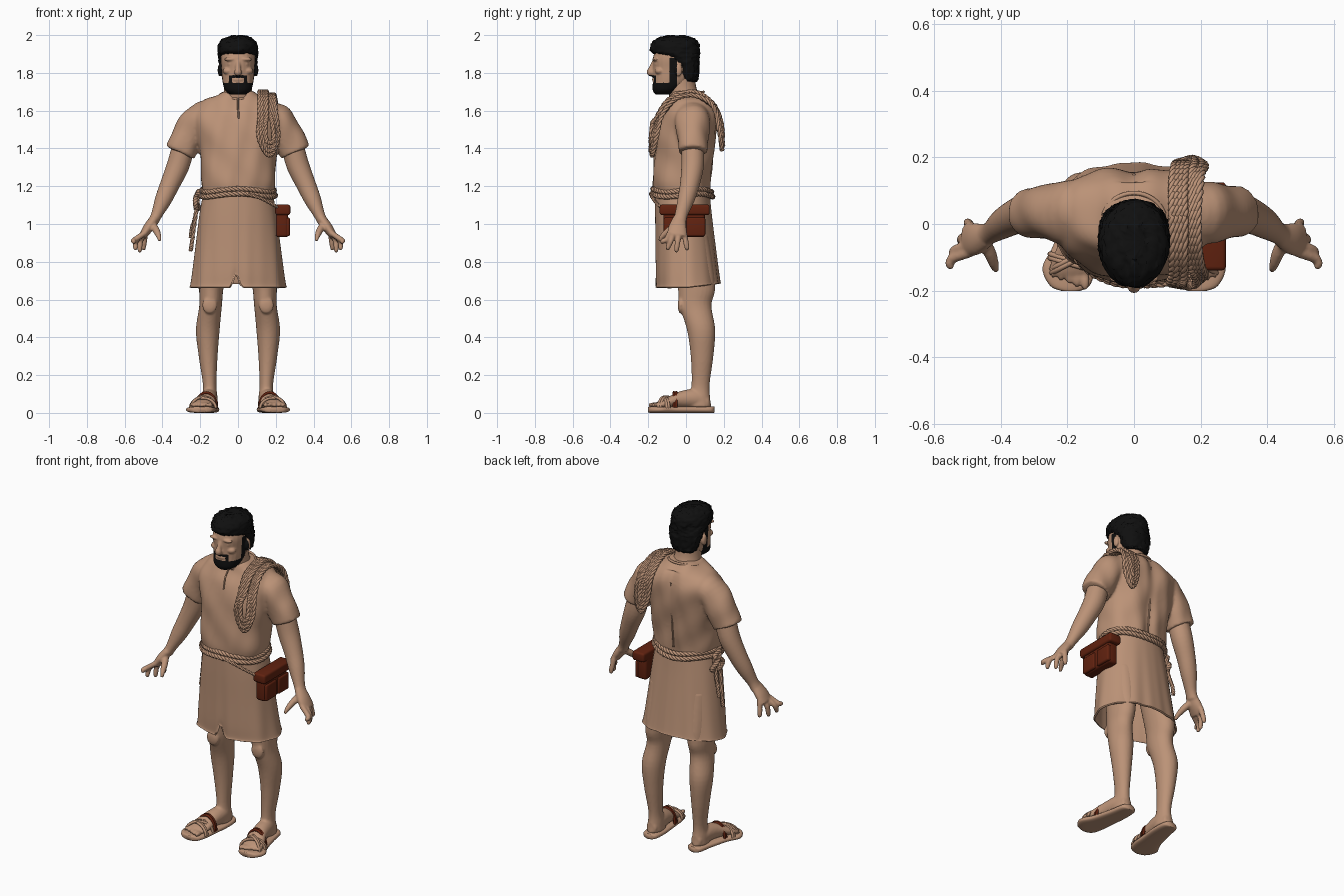
import bpy, bmesh, math, random
from mathutils import Vector, Matrix

random.seed(4)
cube = bpy.data.objects.get("Cube")
if cube:
    bpy.data.objects.remove(cube)


def material(name, color):
    mat = bpy.data.materials.new(name)
    mat.use_nodes = True
    mat.diffuse_color = (*color, 1)
    mat.node_tree.nodes["Principled BSDF"].inputs["Base Color"].default_value = (*color, 1)
    return mat


TAN = material("tan", (0.5, 0.29, 0.185))
BLACK = material("black", (0.005, 0.005, 0.005))
LEATHER = material("red brown leather", (0.12, 0.016, 0.005))


def smooth_path(rows, steps=5, closed=False):
    """Catmull-Rom interpolation of rows of any width."""
    count, out = len(rows), []
    pick = lambda j: rows[j % count] if closed else rows[min(max(j, 0), count - 1)]
    for i in range(count if closed else count - 1):
        quad = [pick(i + k) for k in (-1, 0, 1, 2)]
        for k in range(steps):
            t = k / steps
            out.append([b + t / 2 * (c - a + t * (2*a - 5*b + 4*c - d + t * (3*(b - c) + d - a)))
                        for a, b, c, d in zip(*quad)])
    if not closed:
        out.append(list(rows[-1]))
    return out


def loft(bm, rows, side=1, along=None, sides=24, square=1, cap=True):
    """Skin rounded rings (x, y, z, radius, second radius) into a solid."""
    rows = smooth_path([r if len(r) == 5 else (*r, r[-1]) for r in rows])
    centres = [Vector((side * r[0], r[1], r[2])) for r in rows]
    power = lambda c: math.copysign(abs(c) ** square, c)
    rings = []
    for i, (row, centre) in enumerate(zip(rows, centres)):
        tangent = centres[min(i + 1, len(rows) - 1)] - centres[max(i - 1, 0)]
        tangent = Vector(along) if along else tangent.normalized()
        ref = Vector((0, 0, 1)) if abs(tangent.y) > 0.8 else Vector((0, 1, 0))
        v = (ref - tangent * ref.dot(tangent)).normalized()
        u = v.cross(tangent)
        angles = [math.tau * k / sides for k in range(sides)]
        rings.append([bm.verts.new(centre + u * row[3] * power(math.cos(a))
                                   + v * row[4] * power(math.sin(a))) for a in angles])
    for low, high in zip(rings, rings[1:]):
        for k in range(sides):
            n = (k + 1) % sides
            bm.faces.new((low[k], low[n], high[n], high[k]))
    if cap:
        bm.faces.new(rings[0])
        bm.faces.new(rings[-1])


def blob(bm, place, size):
    bmesh.ops.create_uvsphere(bm, u_segments=16, v_segments=12, radius=1,
                              matrix=Matrix.LocRotScale(Vector(place), None, Vector(size)))


def finish(name, bm, mat, voxel=0, relax=3):
    """Turn a bmesh into an object, fusing its solids when a voxel size is given."""
    bmesh.ops.recalc_face_normals(bm, faces=bm.faces)
    mesh = bpy.data.meshes.new(name)
    bm.to_mesh(mesh)
    bm.free()
    obj = bpy.data.objects.new(name, mesh)
    bpy.context.collection.objects.link(obj)
    mesh.materials.append(mat)
    if voxel:
        fuse = obj.modifiers.new("fuse", "REMESH")
        fuse.mode, fuse.voxel_size = "VOXEL", voxel
        soften = obj.modifiers.new("soften", "SMOOTH")
        soften.iterations = relax
        bpy.context.view_layer.objects.active = obj
        for mod in ("fuse", "soften"):
            bpy.ops.object.modifier_apply(modifier=mod)
    obj.data.shade_smooth()
    return obj


def tubes(name, paths, radius, mat=TAN, closed=False):
    curve = bpy.data.curves.new(name, "CURVE")
    curve.dimensions, curve.bevel_depth, curve.bevel_resolution = "3D", radius, 1
    curve.use_fill_caps = True
    for path in paths:
        spline = curve.splines.new("POLY")
        spline.points.add(len(path) - 1)
        spline.use_cyclic_u = closed
        for point, co in zip(spline.points, path):
            point.co = (*co, 1)
            point.radius = 1
        spline.use_smooth = True
    curve.materials.append(mat)
    obj = bpy.data.objects.new(name, curve)
    bpy.context.collection.objects.link(obj)


def rope(name, points, radius, closed=False, steps=12, strands=3):
    """Twisted strands that follow a smooth path."""
    path = [Vector(p) for p in smooth_path(points, steps, closed)]
    lines, u = [[] for _ in range(strands)], Vector((0.3, 0.2, 1))
    for i, p in enumerate(path):
        ahead = path[(i + 1) % len(path)] if closed else path[min(i + 1, len(path) - 1)]
        t = (ahead - path[i - 1 if closed else max(i - 1, 0)]).normalized()
        u = (u - t * u.dot(t)).normalized()
        w = t.cross(u)
        for k, line in enumerate(lines):
            a = math.tau * (k / strands + i / 9)
            line.append(p + (u * math.cos(a) + w * math.sin(a)) * radius * 0.5)
    tubes(name, lines, radius * 0.58, closed=closed)


UP, BACK = (0, 0, 1), (0, 1, 0)

# Head with nose, brow, lips and ears; the beard is painted by position
bm = bmesh.new()
loft(bm, [(0, -.115, 1.685, .04, .045), (0, -.105, 1.71, .07, .072), (0, -.075, 1.76, .083, .1),
          (0, -.06, 1.82, .088, .115), (0, -.06, 1.88, .092, .115), (0, -.055, 1.94, .08, .095),
          (0, -.055, 1.98, .04, .05)], along=UP, square=0.9)
loft(bm, [(0, -.165, 1.865, .012), (0, -.182, 1.825, .014), (0, -.188, 1.803, .02), (0, -.17, 1.79, .012)])
blob(bm, (0, -.168, 1.765), (.03, .012, .012))
blob(bm, (0, -.15, 1.705), (.035, .025, .02))
for s in (1, -1):
    blob(bm, (s * .04, -.163, 1.872), (.036, .015, .01))
    blob(bm, (s * .038, -.155, 1.846), (.018, .012, .008))
    blob(bm, (s * .05, -.14, 1.81), (.03, .025, .02))
    blob(bm, (s * .096, -.04, 1.815), (.012, .02, .034))
head = finish("head", bm, TAN, 0.005, 2)
head.data.materials.append(BLACK)
for face in head.data.polygons:
    x, y, z = face.center
    jaw = z < 1.748 and y < -.07
    sideburn = abs(y + .068) < .02 and z < 1.88 and abs(x) > .05
    moustache = abs(z - 1.781) < .007 and abs(x) < .042 and y < -.14
    corner = .034 < abs(x) < .05 and z < 1.785 and y < -.12
    face.material_index = int(jaw or sideburn or moustache or corner)

# Short tousled hair
bm = bmesh.new()
loft(bm, [(0, .02, 1.755, .06, .035), (0, .015, 1.775, .08, .05), (0, .004, 1.84, .098, .066),
          (0, -.02, 1.88, .104, .09), (0, -.055, 1.91, .106, .128), (0, -.058, 1.95, .102, .128),
          (0, -.055, 1.98, .078, .1), (0, -.055, 1.997, .03, .05)], along=UP, sides=48)
for v in bm.verts:
    v.co += Vector(random.uniform(-.005, .005) for _ in range(3))
finish("hair", bm, BLACK)

# Neck
bm = bmesh.new()
loft(bm, [(0, .01, 1.6, .1, .09), (0, -.01, 1.68, .08, .08), (0, -.025, 1.73, .072, .078),
          (0, -.03, 1.8, .07, .075)], along=UP)
finish("neck", bm, TAN)

# Arms with hands, legs with feet, and sandals
for s, label in ((1, "left"), (-1, "right")):
    bm = bmesh.new()
    loft(bm, [(.26, .035, 1.48, .06), (.285, .035, 1.42, .06), (.317, .035, 1.31, .06), (.36, .02, 1.21, .052),
              (.395, 0, 1.13, .045), (.43, -.025, 1.05, .03, .034), (.45, -.035, 1.01, .028, .036)], s)
    loft(bm, [(.44, -.035, 1.03, .025, .034), (.475, -.045, .98, .027, .048),
              (.505, -.05, .935, .02, .05)], s)
    fingers = [(-.085, .553, -.125, .895), (-.062, .543, -.095, .862),
               (-.035, .52, -.05, .85), (-.01, .5, .005, .86)]
    for y, tipx, tipy, tipz in fingers:
        loft(bm, [(.49, y, .955, .015), (tipx - .005, (y + tipy) / 2, .915, .015),
                  (tipx, tipy, tipz + .015, .013), (tipx - .004, tipy, tipz, .007)], s, sides=12)
    loft(bm, [(.455, -.045, 1.0, .02), (.432, -.09, .965, .019), (.42, -.125, .935, .014),
              (.414, -.14, .91, .008)], s, sides=12)
    finish(label + "_arm", bm, TAN, 0.006)

    bm = bmesh.new()
    loft(bm, [(.115, .02, .95, .085, .1), (.14, .055, .68, .066, .1), (.145, .05, .57, .06, .085),
              (.16, .08, .44, .063, .075), (.158, .085, .3, .05, .06), (.15, .077, .15, .036, .048),
              (.15, .07, .08, .042, .058), (.15, .07, .03, .045, .065)], s, along=UP)
    loft(bm, [(.15, .125, .055, .03, .03), (.152, .06, .075, .045, .05), (.165, -.03, .07, .05, .045),
              (.185, -.11, .05, .064, .026), (.192, -.15, .042, .06, .018)], s, along=BACK)
    blob(bm, (s * .15, -.028, .57), (.04, .016, .045))
    for k in range(5):
        blob(bm, (s * (.147 + .024 * k), -.172 + .009 * k, .042), (.014 - .001 * k, .028, .014))
    finish(label + "_leg", bm, TAN, 0.007)

    bm = bmesh.new()
    loft(bm, [(.15, .15, .017, .02, .016), (.15, .13, .017, .045, .017), (.155, .05, .017, .056, .017),
              (.175, -.06, .017, .066, .017), (.195, -.13, .017, .08, .017), (.193, -.185, .017, .06, .017),
              (.19, -.202, .017, .025, .014)], s, along=BACK, square=0.7)
    finish(label + "_sandal_sole", bm, TAN)

    def strap(part, x, y, width, height, lean, mat):
        arc = [(s * (x + width * math.cos(a)), y + lean * math.cos(a), .025 + height * math.sin(a))
               for a in (math.pi * k / 16 for k in range(17))]
        tubes(label + part, [arc, [(p[0], p[1] - .012, p[2]) for p in arc]], .008, mat)

    strap("_instep_strap", .168, -.052, .056, .083, 0, LEATHER)
    strap("_toe_strap", .185, -.11, .068, .054, .02, TAN)
    strap("_cross_strap", .182, -.1, .066, .06, -.035, TAN)

# Tunic top with sleeves, shallow cloth folds pushed along the normals
bm = bmesh.new()
loft(bm, [(0, -.02, 1.15, .182, .145), (0, -.022, 1.22, .195, .153), (0, -.01, 1.35, .2, .158),
          (0, .005, 1.48, .222, .16), (0, .02, 1.58, .232, .148), (0, .025, 1.645, .19, .118),
          (0, .01, 1.685, .11, .09), (0, .005, 1.7, .088, .08)], along=UP, square=0.8, sides=48)
for s in (1, -1):
    loft(bm, [(.13, .03, 1.58, .07, .09), (.2, .035, 1.555, .088, .095), (.258, .035, 1.475, .086, .085),
              (.305, .035, 1.38, .083, .076)], s)
top = finish("tunic_top", bm, TAN, 0.009, 4)
for v in top.data.vertices:
    x, y, z = v.co
    fold = math.sin(26 * x + 30 * z + 2 * math.sin(14 * y)) + math.sin(55 * x - 12 * z)
    v.co += v.normal * fold * .0025
    if y > .1 and z < 1.66:
        v.co.y -= .014 * math.exp(-(x / .035) ** 2)

# Skirt with open hem, folds and a small front slit
bm = bmesh.new()
loft(bm, [(0, -.02, 1.17, .183, .145), (0, -.014, 1.05, .204, .15), (0, -.004, .9, .222, .157),
          (0, .006, .75, .24, .165), (0, .012, .68, .25, .168), (0, .012, .665, .255, .172)],
     along=UP, sides=120, square=0.92, cap=False)
for v in bm.verts:
    a, drop = math.atan2(v.co.y, v.co.x), (1.17 - v.co.z) * 2
    ripple = 1 + drop * (.012 * math.sin(9 * a) + .01 * math.sin(14 * a + 1))
    v.co.x *= ripple
    v.co.y *= ripple
    v.co.z += drop * .02 * max(v.co.y, 0) / .17
    if v.co.y < 0 and v.co.z < .8:
        v.co.z += max(0, .8 - v.co.z) * .65 * max(0, 1 - abs(v.co.x + .01) / .032)
skirt = finish("tunic_skirt", bm, TAN)
cloth = skirt.modifiers.new("cloth", "SOLIDIFY")
cloth.thickness = .01

# Neckline, lacing and back seam
ring = [math.tau * k / 40 for k in range(40)]
tubes("neckline", [[(.094 * math.cos(a), .005 + .088 * math.sin(a), 1.682 + .018 * math.sin(a))
                    for a in ring]], .007, closed=True)
tubes("neck_lacing", [[(0, -.09, 1.665), (0, -.126, 1.62), (.004, -.146, 1.56)]], .005)
tubes("back_seam", [smooth_path([(0, .148, 1.6), (0, .146, 1.48), (0, .134, 1.35), (0, .12, 1.2)])], .005)

# Rope belt, its knot and hanging ends
for lift, grow in ((1.178, 0), (1.152, .006)):
    rope("rope_belt", [((.192 + grow) * math.cos(a), -.02 + (.155 + grow) * math.sin(a),
                        lift + .008 * math.sin(3 * a)) for a in ring], .014, True, 4)
rope("belt_knot", [(-.205, -.03, 1.17), (-.225, .02, 1.13), (-.21, .05, 1.09), (-.22, .0, 1.08),
                   (-.225, -.03, 1.12), (-.215, .03, 1.16)], .014, True)
for y, end in ((-.01, .86), (.03, .93)):
    rope("belt_rope_end", [(-.21, y, 1.15), (-.224, y, 1.05), (-.243, y + .01, end + .05),
                           (-.25, y + .01, end)], .011)

# Coiled rope slung over the left shoulder, hanging front and back
for i in range(4):
    inner, outer, sag = .115 + .012 * i, .212 - .01 * i, 1.365 + .022 * i
    mid, puff = (inner + outer) / 2, .005 * (i % 2)
    rope("shoulder_rope", [
        (inner, .02, 1.7), (inner, -.09, 1.66), (inner, -.152 - puff, 1.56), (inner - .005, -.178, sag + .1),
        (mid - .015, -.18 - puff, sag + .01), (mid + .02, -.175 - puff, sag + .01), (outer, -.155, sag + .1),
        (outer - .01, -.125, 1.58), (outer - .02, -.05, 1.665), (outer - .02, .05, 1.68),
        (outer - .01, .145, 1.62), (outer, .178 + puff, sag + .12), (mid + .01, .19 + puff, sag + .03),
        (inner + .015, .183, sag + .11), (inner + .005, .165, 1.6), (inner, .1, 1.675)], .0125, True)

# Leather belt bag with flap, two pockets and a hanging cord
def box(name, place, size, bevel):
    bm = bmesh.new()
    bmesh.ops.create_cube(bm, size=1, matrix=Matrix.LocRotScale(Vector(place), None, Vector(size)))
    bmesh.ops.bevel(bm, geom=bm.edges[:], offset=bevel, segments=3, affect="EDGES", profile=0.5)
    finish(name, bm, LEATHER)


box("bag_body", (.233, -.01, 1.01), (.066, .22, .16), .016)
box("bag_flap", (.237, -.007, 1.075), (.08, .265, .055), .012)
for y in (-.066, .052):
    box("bag_pocket", (.262, y, .985), (.026, .1, .1), .01)
rope("bag_cord", [(.03, -.185, 1.16), (.11, -.178, 1.14), (.18, -.15, 1.105), (.225, -.12, 1.08)], .009)
